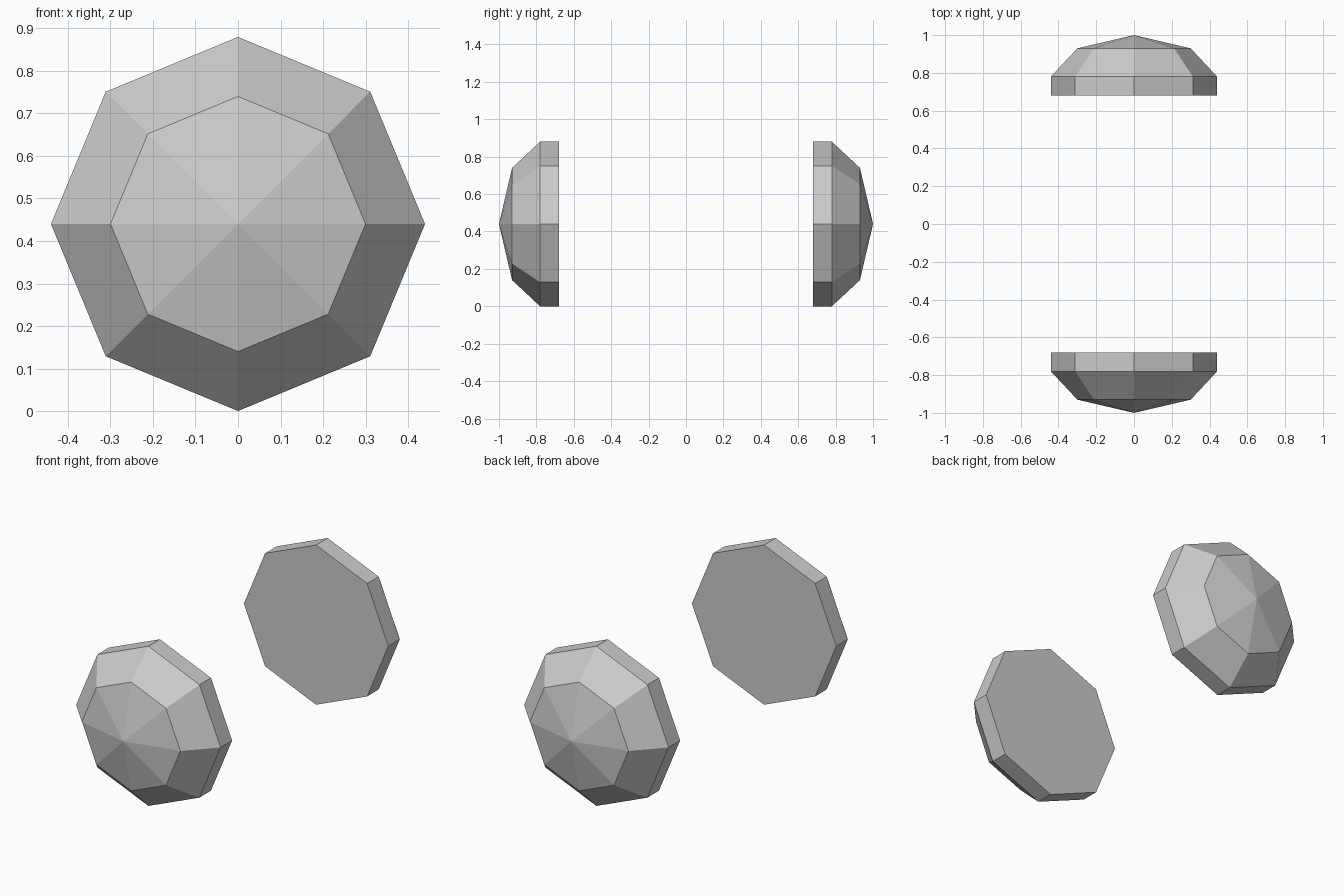
import bpy, bmesh, math

cube = bpy.data.objects.get("Cube")
if cube:
    bpy.data.objects.remove(cube, do_unlink=True)

SIDES = 8
RADIUS = 0.44
# (radius, distance from the centre) rings, inner face outward
RINGS = [(RADIUS, 0.68), (RADIUS, 0.78), (0.30, 0.93)]
TIP = 1.0

grey = bpy.data.materials.new("light grey")
grey.use_nodes = True
colour = (0.6, 0.6, 0.6, 1)
grey.diffuse_color = colour
grey.node_tree.nodes["Principled BSDF"].inputs["Base Color"].default_value = colour


def make_knob(name, side):
    """Faceted dome with a flat inner face, pointing along side * y."""
    bm = bmesh.new()
    rings = []
    for radius, distance in RINGS:
        ring = []
        for i in range(SIDES):
            a = math.tau * i / SIDES
            ring.append(bm.verts.new((radius * math.sin(a), side * distance,
                                      RADIUS + radius * math.cos(a))))
        rings.append(ring)
    tip = bm.verts.new((0, side * TIP, RADIUS))

    bm.faces.new(rings[0])  # flat inner face
    for i in range(SIDES):
        j = (i + 1) % SIDES
        for low, high in zip(rings, rings[1:]):  # rim and bevel
            bm.faces.new((low[i], low[j], high[j], high[i]))
        bm.faces.new((rings[-1][i], rings[-1][j], tip))  # shallow cap

    bmesh.ops.recalc_face_normals(bm, faces=bm.faces)
    mesh = bpy.data.meshes.new(name)
    bm.to_mesh(mesh)
    bm.free()
    mesh.materials.append(grey)
    bpy.context.collection.objects.link(bpy.data.objects.new(name, mesh))


make_knob("front_knob", -1)
make_knob("back_knob", 1)
